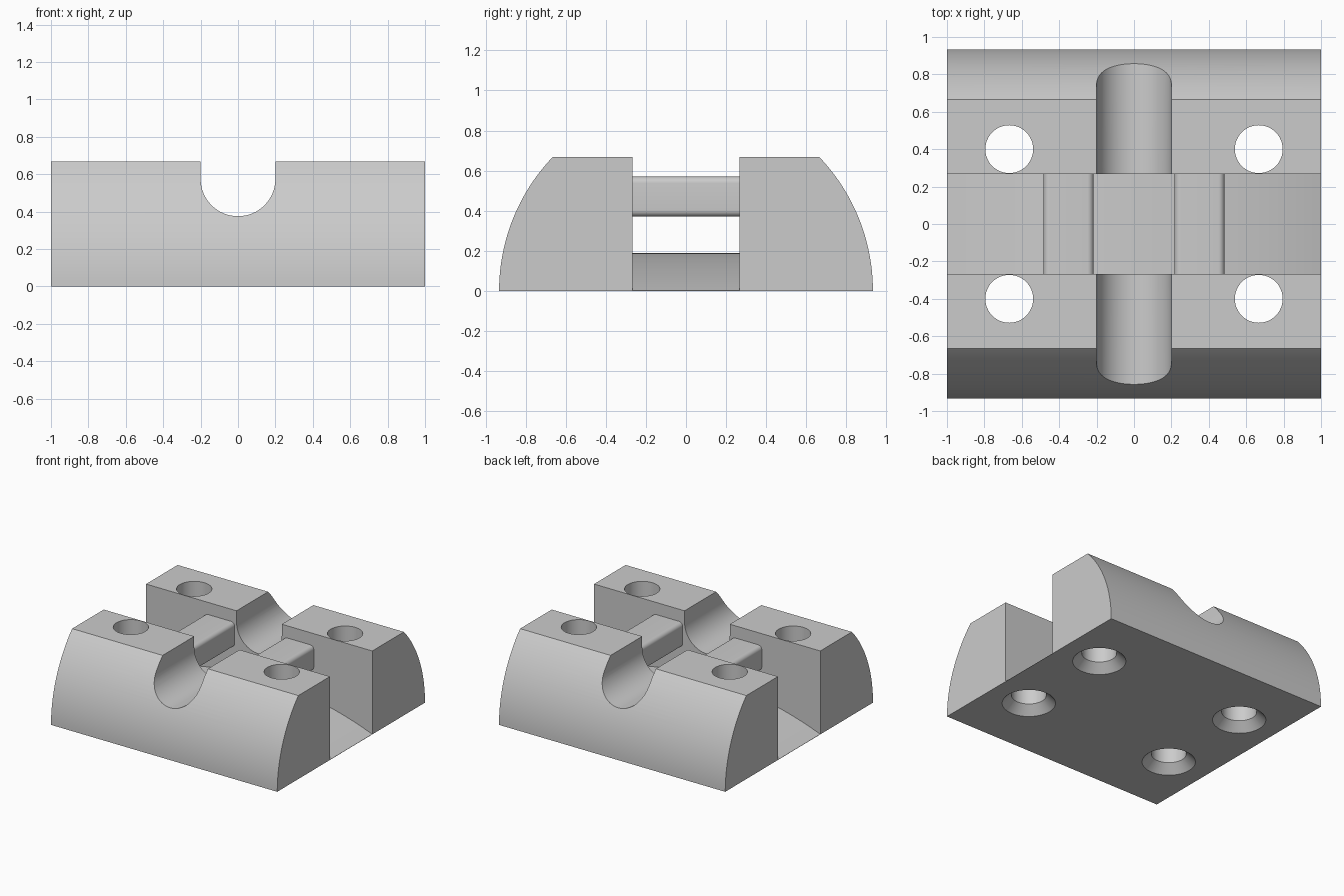
import bpy, bmesh, math
from mathutils import Vector

if "Cube" in bpy.data.objects:
    bpy.data.objects.remove(bpy.data.objects["Cube"], do_unlink=True)

grey = bpy.data.materials.new("light_grey")
grey.use_nodes = True
colour = (0.6, 0.6, 0.6, 1)
grey.diffuse_color = colour
grey.node_tree.nodes["Principled BSDF"].inputs["Base Color"].default_value = colour


def finish(bm, name):
    bmesh.ops.recalc_face_normals(bm, faces=bm.faces)
    mesh = bpy.data.meshes.new(name)
    bm.to_mesh(mesh)
    bm.free()
    mesh.materials.append(grey)
    obj = bpy.data.objects.new(name, mesh)
    bpy.context.collection.objects.link(obj)
    return obj


def extrude(name, points, direction):
    """Prism from a closed 3D outline."""
    bm = bmesh.new()
    face = bm.faces.new([bm.verts.new(p) for p in points])
    new = bmesh.ops.extrude_face_region(bm, geom=[face])["geom"]
    bmesh.ops.translate(bm, vec=Vector(direction),
                        verts=[v for v in new if isinstance(v, bmesh.types.BMVert)])
    return finish(bm, name)


def lathe(name, profile, x, y, steps=48):
    """Solid of revolution about a vertical axis."""
    bm = bmesh.new()
    rings = [[bm.verts.new((x + r * math.cos(math.tau * i / steps),
                            y + r * math.sin(math.tau * i / steps), z))
              for i in range(steps)] for r, z in profile]
    for a, b in zip(rings, rings[1:]):
        for i in range(steps):
            j = (i + 1) % steps
            bm.faces.new((a[i], a[j], b[j], b[i]))
    bm.faces.new(rings[0])
    bm.faces.new(rings[-1])
    return finish(bm, name)


def activate(obj):
    bpy.ops.object.select_all(action="DESELECT")
    bpy.context.view_layer.objects.active = obj
    obj.select_set(True)


def cut(body, cutter):
    activate(body)
    mod = body.modifiers.new("cut", "BOOLEAN")
    mod.operation = "DIFFERENCE"
    mod.solver = "EXACT"
    mod.object = cutter
    bpy.ops.object.modifier_apply(modifier=mod.name)
    bpy.data.objects.remove(cutter, do_unlink=True)


def smooth(obj):
    activate(obj)
    bpy.ops.object.shade_smooth_by_angle(angle=math.radians(25))


# Body: flat top with convex front and back
TOP, HALF_GAP, R = 0.667, 0.267, 0.967
sweep = math.asin(TOP / R)
side = [(0.933 - R + R * math.cos(sweep * i / 24), R * math.sin(sweep * i / 24))
        for i in range(25)]
outline = side + [(-y, z) for y, z in reversed(side)]
body = extrude("clamp_body", [(-1, y, z) for y, z in outline], (2, 0, 0))

# Cross channel with a gently arched floor
FLOOR_R, PEAK = 2.78, 0.188
xs = [-1.05 + 2.1 * i / 48 for i in range(49)]
floor = [(x, -HALF_GAP, PEAK - FLOOR_R + math.sqrt(FLOOR_R ** 2 - x * x)) for x in xs]
cut(body, extrude("channel_cutter",
                  floor + [(1.05, -HALF_GAP, 1), (-1.05, -HALF_GAP, 1)],
                  (0, 2 * HALF_GAP, 0)))

# U-shaped groove from front to back
GROOVE = 0.2
arc = [(GROOVE * math.cos(math.pi * i / 32), -1.1, 0.575 - GROOVE * math.sin(math.pi * i / 32))
       for i in range(33)]
cut(body, extrude("groove_cutter", arc + [(-GROOVE, -1.1, 1), (GROOVE, -1.1, 1)], (0, 2.2, 0)))

# Screw holes, countersunk from below
for sx in (-1, 1):
    for sy in (-1, 1):
        cut(body, lathe("hole_cutter", [(0.205, -0.01), (0.128, 0.067), (0.128, 1)],
                        sx * 0.667, sy * 0.4))
smooth(body)

# Rounded bars bridging the channel
for label, cx in (("right", -0.35), ("left", 0.35)):
    r, hw, hh = 0.033, 0.134, 0.1
    ring = []
    for q, (sx, sz) in enumerate(((1, 1), (-1, 1), (-1, -1), (1, -1))):
        for i in range(9):
            a = math.pi / 2 * (q + i / 8)
            ring.append((cx + sx * (hw - r) + r * math.cos(a), -HALF_GAP,
                         0.47 + sz * (hh - r) + r * math.sin(a)))
    smooth(extrude(label + "_bar", ring, (0, 2 * HALF_GAP, 0)))
